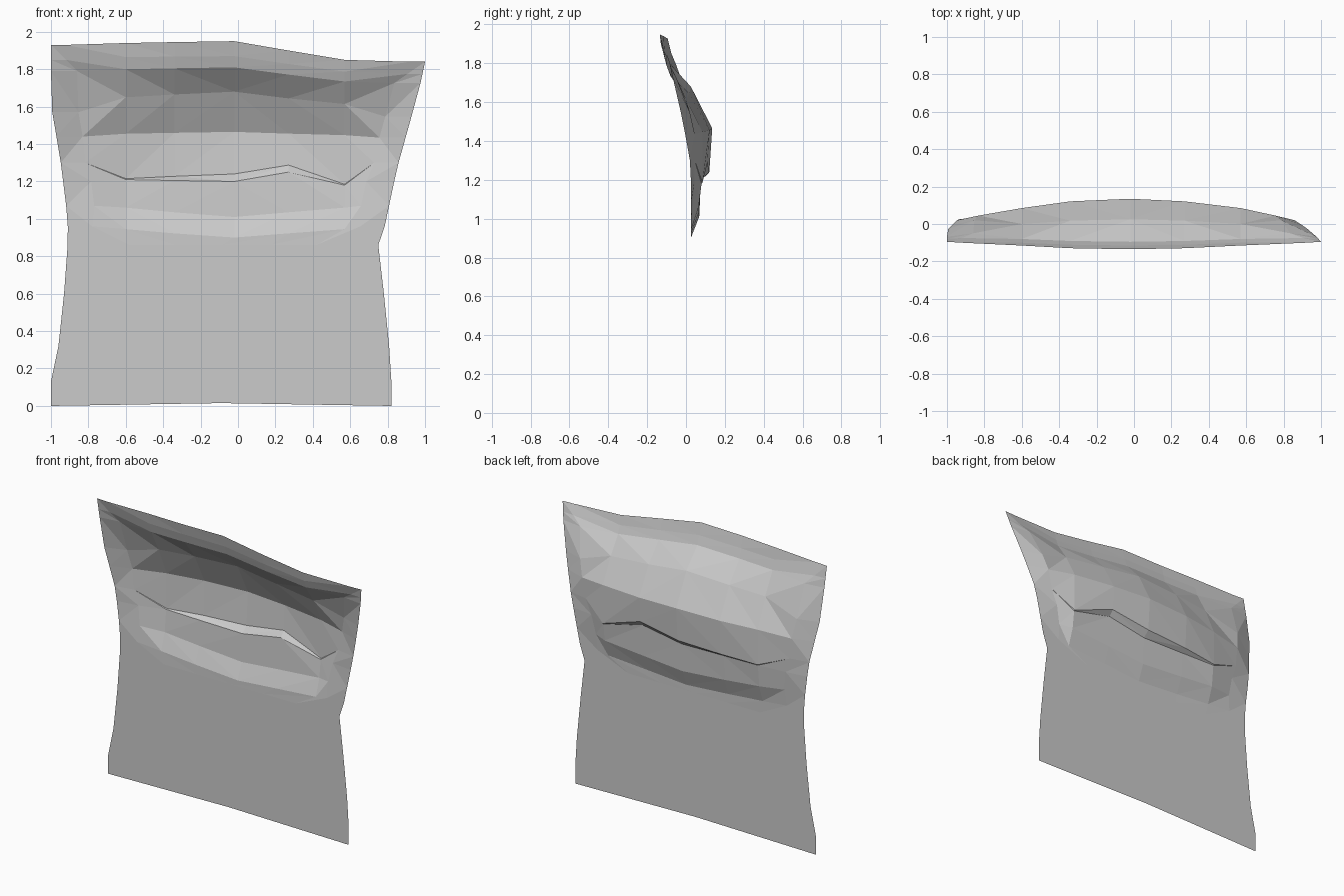
import bpy
import bmesh

# Remove the default cube
cube = bpy.data.objects.get("Cube")
if cube:
    bpy.data.objects.remove(cube, do_unlink=True)

# Outer hems as (height, x), sampled by height
LEFT_HEM = [(0, -1), (.13, -1), (.32, -.96), (.6, -.93), (.87, -.91),
            (1, -.91), (1.32, -.95), (1.61, -1), (2, -1)]
RIGHT_HEM = [(0, .82), (.13, .82), (.3, .81), (.6, .78), (.86, .75),
             (.94, .78), (1.27, .85), (1.7, .97), (1.84, 1), (2, 1)]
HEM_DEPTH = [(0, .025), (1.2, .025), (1.3, .02), (1.62, -.035), (1.93, -.095)]
# The right side of the cloth sags towards the top
SAG = [(0, 0), (1.4, 0), (1.62, .03), (1.77, .06), (1.93, .09)]

# Horizontal folds: hem z, border inset, border y, side z, side y, middle z, middle y
FOLDS = [
    (1.93, .08, -.1, 1.94, -.115, 1.95, -.135),
    (1.85, .08, -.075, 1.865, -.1, 1.87, -.115),
    (1.79, .14, -.05, 1.8, -.08, 1.81, -.095),
    (1.57, .14, .02, 1.65, 0, 1.68, .025),
    (1.44, .14, .045, 1.455, .085, 1.465, .135),
    (1.3, .13, .045, 1.215, .085, 1.24, .12),
    (1.2, .15, .045, 1.21, .08, 1.2, .077),
    (1.07, .15, .035, 1.06, .065, 1.01, .068),
    (.96, .13, .025, .945, .027, .9, .025),
]
PLAIN_HEIGHTS = [.86, .6, .32, .13, 0]


def sample(curve, t):
    """Linear interpolation along a list of (key, value)."""
    for (a, va), (b, vb) in zip(curve, curve[1:]):
        if t <= b:
            return va + (vb - va) * max(0, t - a) / (b - a)
    return curve[-1][1]


def fold_row(fold, lip):
    """One row of points from the left hem to the right hem."""
    hem_z, inset, border_y, side_z, side_y, mid_z, mid_y = fold

    def half(hem, sign):
        drop = lambda z: z - (sample(SAG, z) if sign > 0 else 0)
        z = drop(hem_z)
        x = sample(hem, z)
        quarter_z = (side_z + mid_z) / 2 - sample(SAG, mid_z) * (sign > 0) * .5
        quarter_y = side_y + (mid_y - side_y) * .72
        if sign > 0:
            quarter_z += lip
        return [(x, sample(HEM_DEPTH, hem_z), z),
                (x - sign * inset, border_y, z),
                (.57 * sign - .03 * (sign < 0), side_y, drop(side_z) - .03 * (lip > 0) * (sign > 0)),
                (.27 * sign - .07 * (sign < 0), quarter_y, quarter_z)]

    left, right = half(LEFT_HEM, -1), half(RIGHT_HEM, 1)
    return left + [(-.02, mid_y, mid_z)] + right[::-1]


def plain_row(z):
    """One row of the flat hanging part, spaced evenly between the hems."""
    a, b = sample(LEFT_HEM, z), sample(RIGHT_HEM, z)
    steps = (0, .08, .2, .35, .5, .65, .8, .92, 1)
    rise = .015 if z == 0 else 0
    return [(a + (b - a) * s, .025, z + rise * (1 - abs(2 * s - 1))) for s in steps]


# Cloth sheet: loft the rows together
rows = [fold_row(f, {5: .06, 6: .045}.get(i, 0)) for i, f in enumerate(FOLDS)]
rows += [plain_row(z) for z in PLAIN_HEIGHTS]
bm = bmesh.new()
grid = [[bm.verts.new(p) for p in row] for row in rows]
for i, (upper, lower) in enumerate(zip(grid, grid[1:])):
    for j in range(len(upper) - 1):
        a, b, c, d = upper[j], lower[j], lower[j + 1], upper[j + 1]
        # Fan the facets outward from the middle, alternating in the pouch
        flip = (j < 4) != (i in (3, 4, 6))
        tris = ((a, b, c), (a, c, d)) if flip else ((a, b, d), (b, c, d))
        for tri in tris:
            bm.faces.new(tri)

mesh = bpy.data.meshes.new("cloth_sheet")
bm.to_mesh(mesh)
bm.free()
cloth = bpy.data.objects.new("cloth_sheet", mesh)
bpy.context.collection.objects.link(cloth)

# Plain grey fabric
fabric = bpy.data.materials.new("grey_fabric")
fabric.use_nodes = True
colour = (.6, .6, .6, 1)
fabric.diffuse_color = colour
fabric.node_tree.nodes["Principled BSDF"].inputs["Base Color"].default_value = colour
mesh.materials.append(fabric)
